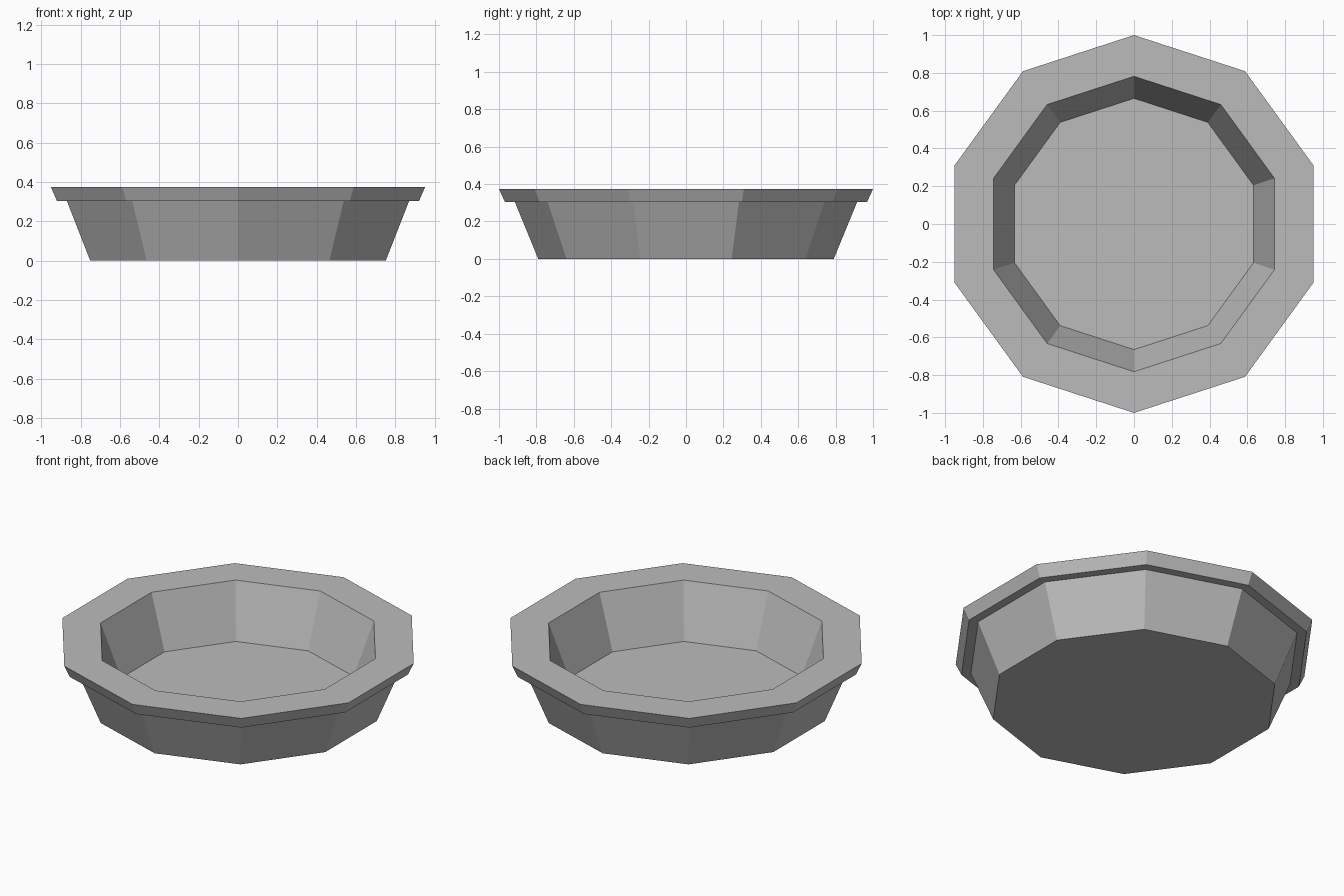
import bpy
import bmesh
from math import pi, sin, cos

cube = bpy.data.objects.get("Cube")
if cube:
    bpy.data.objects.remove(cube, do_unlink=True)

SIDES = 10

grey = bpy.data.materials.new("plain grey")
colour = (0.5, 0.5, 0.5, 1)
grey.diffuse_color = colour
grey.use_nodes = True
grey.node_tree.nodes["Principled BSDF"].inputs["Base Color"].default_value = colour


def lathe(name, profile, material):
    """Sweep (radius, height) points around z and cap both ends."""
    bm = bmesh.new()
    rings = []
    for radius, z in profile:
        angles = [pi / 2 + 2 * pi * i / SIDES for i in range(SIDES)]
        rings.append([bm.verts.new((radius * cos(a), radius * sin(a), z)) for a in angles])
    for low, high in zip(rings, rings[1:]):
        for i in range(SIDES):
            j = (i + 1) % SIDES
            bm.faces.new((low[i], low[j], high[j], high[i]))
    bm.faces.new(rings[0][::-1])
    bm.faces.new(rings[-1])
    bmesh.ops.recalc_face_normals(bm, faces=bm.faces)
    mesh = bpy.data.meshes.new(name)
    bm.to_mesh(mesh)
    bm.free()
    mesh.materials.append(material)
    obj = bpy.data.objects.new(name, mesh)
    bpy.context.collection.objects.link(obj)
    return obj


# Outer wall, stepped rim, inner wall and floor in one closed shell
lathe("dish", [
    (0.79, 0), (0.915, 0.304),        # outer wall
    (0.968, 0.304), (1.0, 0.374),     # overhanging rim
    (0.782, 0.374), (0.665, 0.06),    # inner wall down to the floor
], grey)
